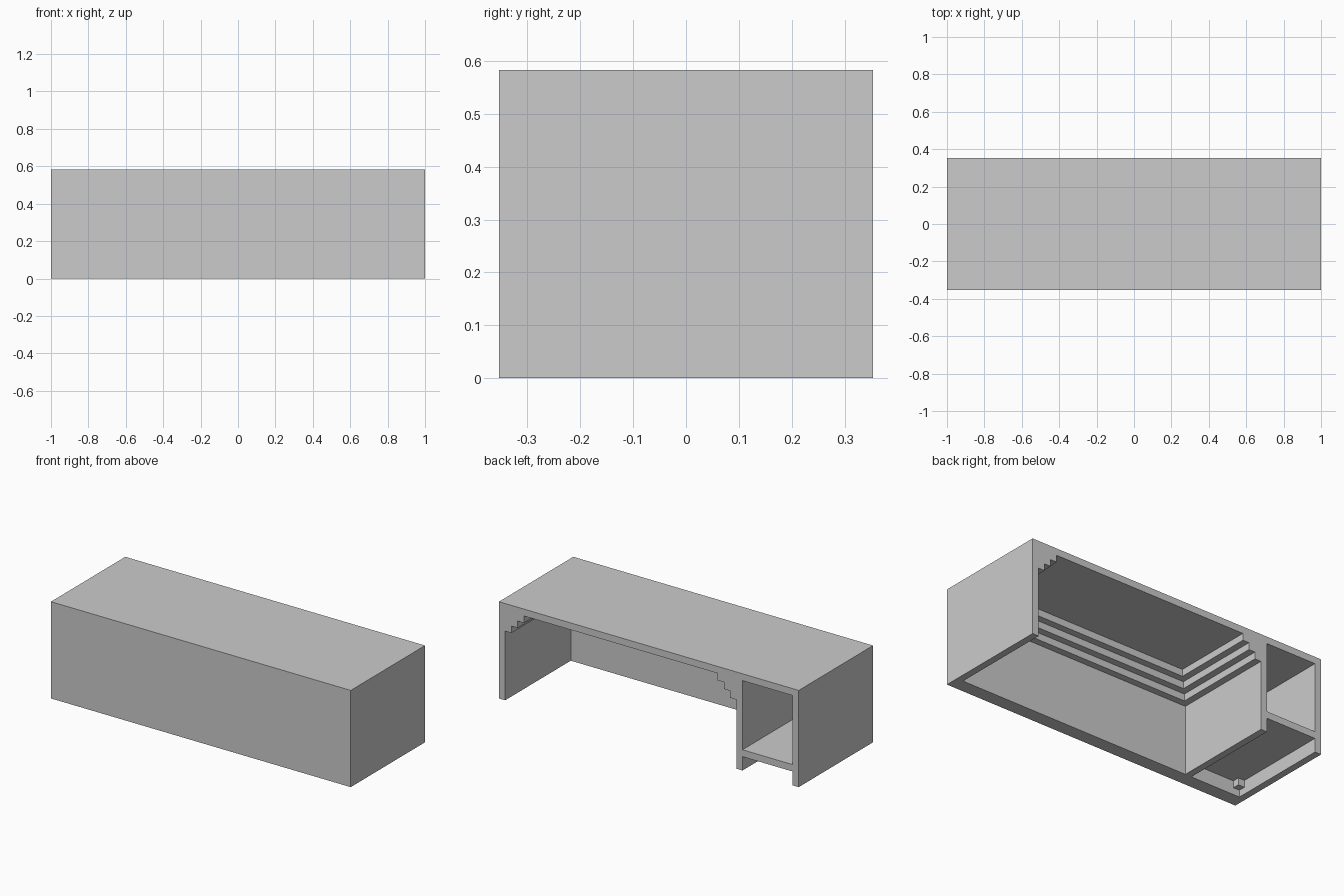
import bpy
from mathutils import Vector

if "Cube" in bpy.data.objects:
    bpy.data.objects.remove(bpy.data.objects["Cube"])

U = 1 / 24              # one block of the grid: desk is 48 x 17 x 14 blocks
W, D, H = 48, 17, 14


def box(name, x, y, z):
    """Box from (min, max) block ranges; x counts from the left, y from the front."""
    lo = Vector((x[0] - W / 2, y[0] - D / 2, z[0])) * U
    hi = Vector((x[1] - W / 2, y[1] - D / 2, z[1])) * U
    bpy.ops.mesh.primitive_cube_add(size=1, location=(0, 0, 0))
    ob = bpy.context.object
    ob.name = ob.data.name = name
    for v in ob.data.vertices:
        v.co = [(lo[i] + hi[i]) / 2 + v.co[i] * (hi[i] - lo[i]) for i in range(3)]
    return ob


def carve(target, cutter):
    """Subtract the cutter, then remove it."""
    cutter.hide_render = True
    mod = target.modifiers.new("carve", "BOOLEAN")
    mod.operation, mod.solver, mod.object = "DIFFERENCE", "EXACT", cutter
    bpy.context.view_layer.objects.active = target
    bpy.ops.object.modifier_apply(modifier=mod.name)
    bpy.data.objects.remove(cutter)


# Solid desk block
desk = box("desk_body", (0, W), (0, D), (0, H))

# Knee space, open at back and bottom, stepping inward under the top
for s in range(4):
    carve(desk, box("knee_cutter", (10 + s, 47 - s), (2 + s, D + 2), (-2 - s, 10 + s)))

# Cabinet on the left: upper compartment and the gap below its shelf
carve(desk, box("cabinet_cutter", (1, 9), (2, D + 2), (3, 13)))
carve(desk, box("under_shelf_cutter", (1, 9), (2, D + 2), (-2, 2)))

# Small block hanging under the shelf in the front corner
box("under_shelf_button", (1, 2), (2, 3), (1, 2))
